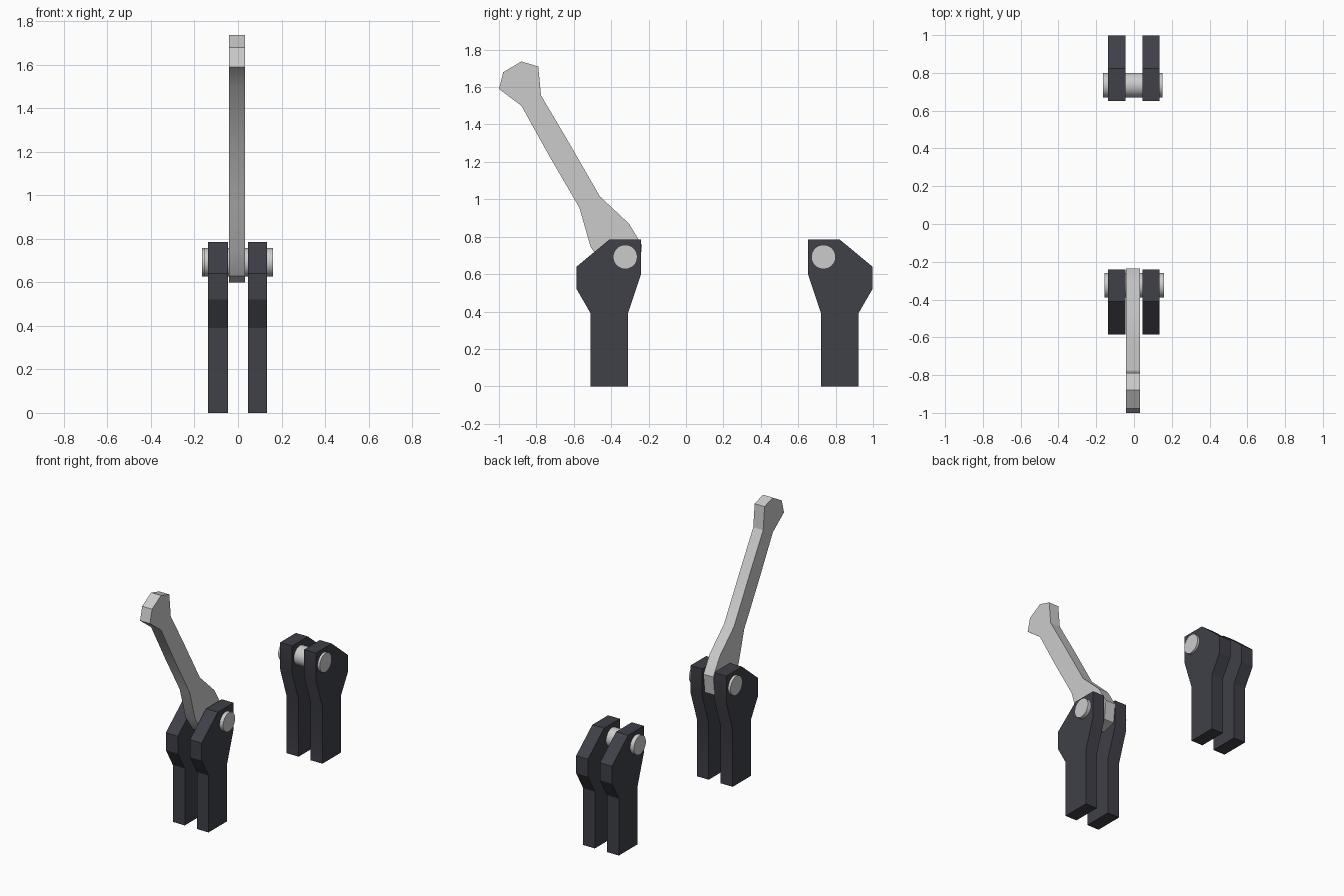
import bpy, bmesh
from math import pi, radians
from mathutils import Matrix

if "Cube" in bpy.data.objects:
    bpy.data.objects.remove(bpy.data.objects["Cube"])

dark = bpy.data.materials.new("dark_metal")
dark.diffuse_color = (0.05, 0.051, 0.065, 1)
dark.use_nodes = True
dark.node_tree.nodes["Principled BSDF"].inputs["Base Color"].default_value = dark.diffuse_color


def finish(bm, name, mat=None):
    bmesh.ops.recalc_face_normals(bm, faces=bm.faces)
    me = bpy.data.meshes.new(name)
    bm.to_mesh(me)
    bm.free()
    ob = bpy.data.objects.new(name, me)
    bpy.context.collection.objects.link(ob)
    if mat:
        me.materials.append(mat)
    bpy.ops.object.select_all(action='DESELECT')
    bpy.context.view_layer.objects.active = ob
    ob.select_set(True)
    bpy.ops.object.shade_smooth_by_angle(angle=radians(25))
    return ob


def slab(name, profile, x0, x1, mat=None):
    """Extrude a (y, z) outline from x0 to x1."""
    bm = bmesh.new()
    face = bm.faces.new([bm.verts.new((x0, y, z)) for y, z in profile])
    ext = bmesh.ops.extrude_face_region(bm, geom=[face])
    verts = [v for v in ext["geom"] if isinstance(v, bmesh.types.BMVert)]
    bmesh.ops.translate(bm, verts=verts, vec=(x1 - x0, 0, 0))
    return finish(bm, name, mat)


def pin(name, y, x0, x1):
    bm = bmesh.new()
    m = Matrix.Translation(((x0 + x1) / 2, y, 0.692)) @ Matrix.Rotation(pi / 2, 4, 'Y')
    bmesh.ops.create_cone(bm, cap_ends=True, segments=32, radius1=0.065,
                          radius2=0.065, depth=x1 - x0, matrix=m)
    return finish(bm, name)


# Paired bracket plates, the rear pair being a mirror of the front pair
plate = [(-0.51, 0), (-0.31, 0), (-0.31, 0.39), (-0.24, 0.60), (-0.24, 0.785),
         (-0.41, 0.785), (-0.585, 0.64), (-0.585, 0.52), (-0.51, 0.39)]
rear_plate = [(0.412 - y, z) for y, z in plate]
for label, prof in (("front", plate), ("rear", rear_plate)):
    slab(label + "_plate_left", prof, -0.137, -0.046, dark)
    slab(label + "_plate_right", prof, 0.045, 0.134, dark)

# Pivot pins
pin("front_pin", -0.325, -0.155, 0.16)
pin("rear_pin", 0.735, -0.165, 0.15)

# Lever arm pivoting on the front pin
slab("lever", [(-1.0, 1.59), (-0.977, 1.68), (-0.88, 1.737), (-0.79, 1.71),
               (-0.775, 1.555), (-0.63, 1.31), (-0.46, 1.015), (-0.305, 0.87),
               (-0.235, 0.755), (-0.25, 0.625), (-0.34, 0.60), (-0.43, 0.63),
               (-0.51, 0.745), (-0.57, 0.955), (-0.73, 1.23), (-0.88, 1.5)],
     -0.042, 0.033)
